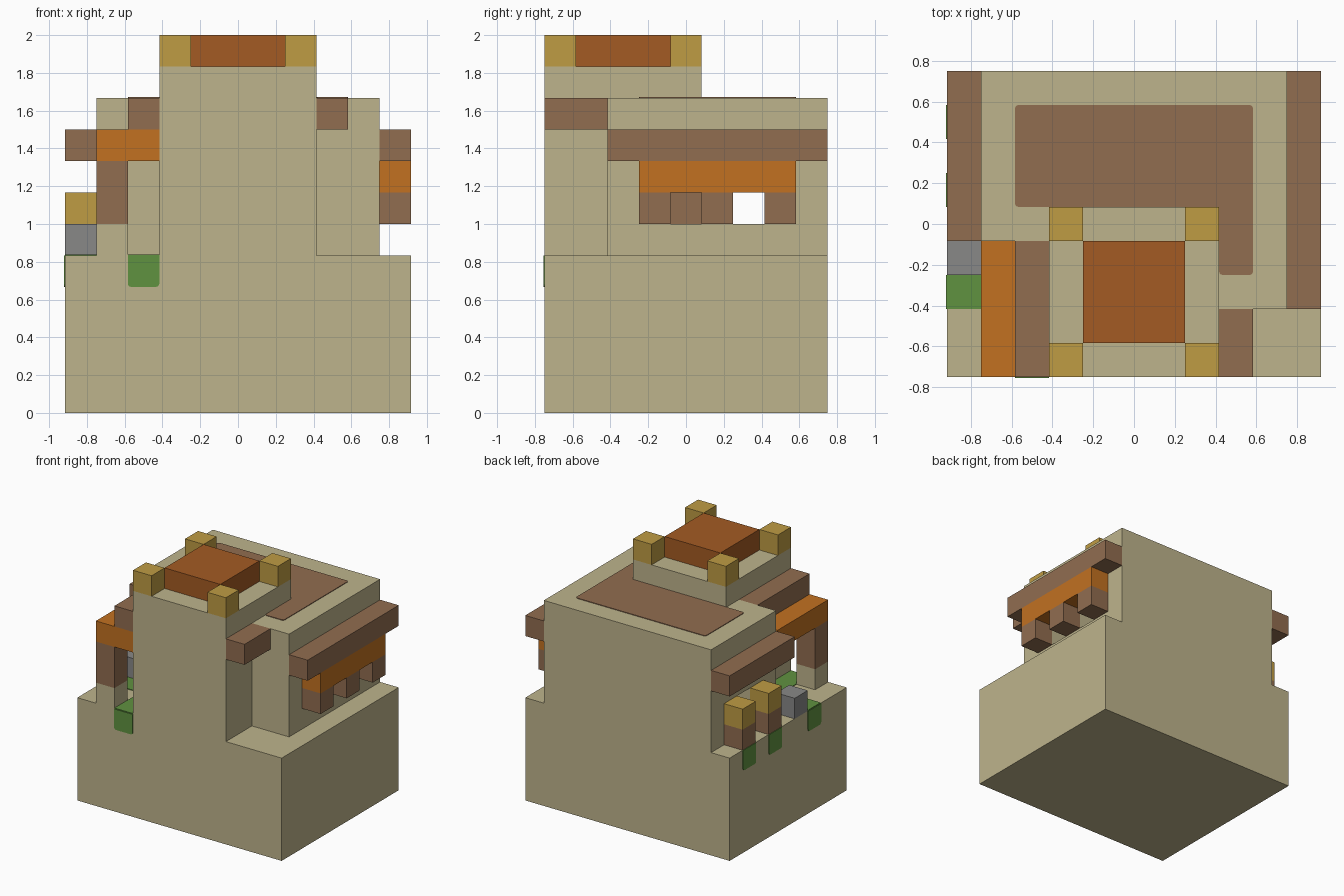
import bpy, bmesh
from mathutils import Vector

if "Cube" in bpy.data.objects:
    bpy.data.objects.remove(bpy.data.objects["Cube"], do_unlink=True)

UNIT = 1 / 6          # one block
WIDTH, DEPTH = 11, 9  # footprint in blocks
THIN = 0.03           # thickness of painted plates, in blocks


def material(name, r, g, b):
    mat = bpy.data.materials.new(name)
    mat.use_nodes = True
    linear = [((c / 255 + 0.055) / 1.055) ** 2.4 for c in (r, g, b)] + [1]
    mat.diffuse_color = linear
    mat.node_tree.nodes["Principled BSDF"].inputs["Base Color"].default_value = linear
    return mat


STONE = material("sandstone", 190, 180, 140)
WOOD = material("brown wood", 145, 109, 80)
ORANGE = material("orange cloth", 194, 113, 33)
RUST = material("rust roof", 164, 91, 35)
GOLD = material("gold", 191, 156, 68)
GREY = material("grey stone", 136, 136, 135)
GREEN = material("green moss", 96, 146, 64)


def prism(name, outline, low, high, mat, axis="z", rounded=(), radius=0.1):
    """Extrude a flat outline, measured in blocks, along an axis."""
    bm = bmesh.new()
    verts = [bm.verts.new((a, b, 0)) for a, b in outline]
    bm.faces.new(verts)
    if rounded:
        bmesh.ops.bevel(bm, geom=[verts[n] for n in rounded], offset=radius,
                        segments=2, profile=0.5, affect="VERTICES")
    out = bmesh.ops.extrude_face_region(bm, geom=bm.faces[:])
    for v in out["geom"]:
        if isinstance(v, bmesh.types.BMVert):
            v.co.z = high - low
    for v in bm.verts:
        a, b, c = v.co.x, v.co.y, v.co.z + low
        i, j, k = {"z": (a, b, c), "y": (a, c, b), "x": (c, a, b)}[axis]
        v.co = Vector((i - WIDTH / 2, j - DEPTH / 2, k)) * UNIT
    bmesh.ops.recalc_face_normals(bm, faces=bm.faces[:])
    mesh = bpy.data.meshes.new(name)
    bm.to_mesh(mesh)
    bm.free()
    mesh.materials.append(mat)
    obj = bpy.data.objects.new(name, mesh)
    bpy.context.collection.objects.link(obj)
    return obj


def rect(a0, a1, b0, b1):
    return [(a0, b0), (a1, b0), (a1, b1), (a0, b1)]


def box(name, x, y, z, mat):
    return prism(name, rect(*x, *y), *z, mat)


def cut(target, cutter):
    """Carve the cutter out of the target, keeping the cutter's colour."""
    mod = target.modifiers.new("cut", "BOOLEAN")
    mod.operation, mod.object, mod.solver = "DIFFERENCE", cutter, "EXACT"
    mod.material_mode = "TRANSFER"
    graph = bpy.context.evaluated_depsgraph_get()
    carved = bpy.data.meshes.new_from_object(target.evaluated_get(graph))
    target.modifiers.clear()
    target.data = carved
    bpy.data.objects.remove(cutter, do_unlink=True)


# Plinth and main walls with a hollow room and see-through windows
box("plinth", (0, 11), (0, 9), (0, 5), STONE)
walls = prism("main_walls", [(1, 4), (3, 4), (3, 0), (8, 0), (8, 2), (10, 2),
                             (10, 9), (1, 9)], 5, 10, STONE)
room = [(2, 5), (8, 5), (8, 3), (9, 3), (9, 8), (2, 8)]
cut(walls, prism("room_cutter", room, 4.9, 9, WOOD))
cut(walls, box("window_cutter", (8.5, 10.5), (4, 5), (6, 7), STONE))
for x in ((0.5, 2.5), (8.5, 10.5)):
    cut(walls, box("window_cutter", x, (6, 7), (6, 7), STONE))
prism("roof_deck", room, 10, 10 + THIN, WOOD, rounded=range(6))

# Tower top with corner blocks and a raised roof
box("tower_top", (3, 8), (0, 5), (10, 11), STONE)
box("tower_roof", (4, 7), (1, 4), (11, 12), RUST)
for x in (3, 7):
    for y in (0, 4):
        box("tower_corner", (x, x + 1), (y, y + 1), (11, 12), GOLD)

# Front beams either side of the tower
box("left_front_beam", (8, 9), (0, 2), (9, 10), WOOD)
box("right_front_beam", (2, 3), (0, 4), (9, 10), WOOD)

# Open porch on the right
box("porch_awning", (1, 3), (0, 4), (8, 9), ORANGE)
box("porch_post", (1, 2), (0, 1), (6, 8), WOOD)
box("porch_post_foot", (1, 2), (0, 1), (5, 6), STONE)

# Balcony on the left: eave, awning and brackets
box("left_eave", (10, 11), (2, 9), (8, 9), WOOD)
box("left_awning", (10, 11), (3, 8), (7, 8), ORANGE)
for y in (3, 5, 7):
    box("left_bracket", (10, 11), (y, y + 1), (6, 7), WOOD)

# Right side: eave, gold-topped stands and a stone block
box("right_eave", (0, 1), (4, 9), (8, 9), WOOD)
for y in (5, 7):
    box("stand_base", (0, 1), (y, y + 1), (5, 6), WOOD)
    box("stand_top", (0, 1), (y, y + 1), (6, 7), GOLD)
box("stone_block", (0, 1), (3, 4), (5, 6), GREY)

# Moss path through the porch, and moss hanging over the plinth edge
prism("moss_path", [(2, 0), (3, 0), (3, 3), (0, 3), (0, 2), (2, 2)],
      5, 5 + THIN, GREEN, rounded=(2,))
prism("front_moss", rect(2, 3, 4, 5), -THIN, 0, GREEN, "y", rounded=(0, 1))
for y in (2, 5, 7):
    prism("side_moss", rect(y, y + 1, 4, 5), -THIN, 0, GREEN, "x", rounded=(0, 1))
